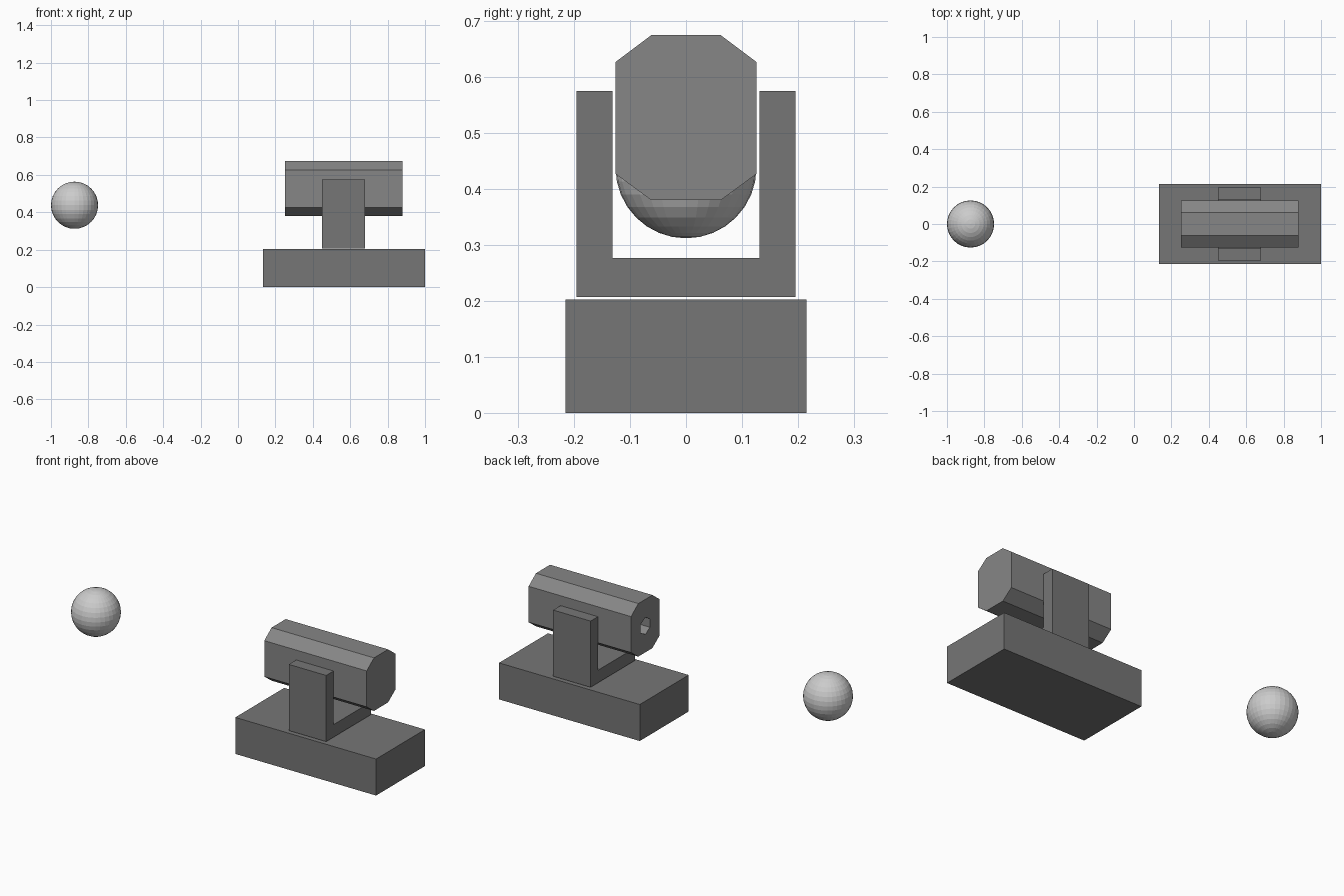
import bpy, bmesh
from math import pi

if "Cube" in bpy.data.objects:
    bpy.data.objects.remove(bpy.data.objects["Cube"])


def material(name, grey):
    mat = bpy.data.materials.new(name)
    mat.diffuse_color = (grey, grey, grey, 1)
    mat.use_nodes = True
    mat.node_tree.nodes["Principled BSDF"].inputs["Base Color"].default_value = mat.diffuse_color
    return mat


def extrude_x(name, profile, x0, x1, mat):
    """Solid made by sweeping a (y, z) profile from x0 to x1."""
    bm = bmesh.new()
    face = bm.faces.new([bm.verts.new((x0, y, z)) for y, z in profile])
    new = bmesh.ops.extrude_face_region(bm, geom=[face])["geom"]
    bmesh.ops.translate(bm, vec=(x1 - x0, 0, 0),
                        verts=[v for v in new if isinstance(v, bmesh.types.BMVert)])
    bmesh.ops.recalc_face_normals(bm, faces=bm.faces)
    mesh = bpy.data.meshes.new(name)
    bm.to_mesh(mesh)
    bm.free()
    mesh.materials.append(mat)
    obj = bpy.data.objects.new(name, mesh)
    bpy.context.collection.objects.link(obj)
    return obj


def mirrored(half):
    """Complete a right-hand half profile across y = 0."""
    return half + [(-y, z) for y, z in reversed(half)]


dark = material("dark_grey", 0.18)
mid = material("mid_grey", 0.24)

# Base slab
extrude_x("base", mirrored([(0.215, 0), (0.215, 0.203)]), 0.134, 1.0, dark)

# U-shaped yoke
extrude_x("yoke", mirrored([(0.196, 0.207), (0.196, 0.575),
                            (0.131, 0.575), (0.131, 0.277)]), 0.45, 0.68, dark)

# Chamfered barrel
barrel = extrude_x("barrel", mirrored([(0.062, 0.38), (0.126, 0.427),
                                       (0.126, 0.627), (0.062, 0.675)]), 0.25, 0.88, mid)

# Muzzle bore cut into the end facing the ball
bpy.ops.mesh.primitive_cylinder_add(vertices=6, radius=0.047, depth=0.2,
                                    location=(0.25, 0, 0.527),
                                    rotation=(pi / 2, 0, pi / 2))
cutter = bpy.context.object
cutter.name = "bore_cutter"
cutter.hide_render = True
cutter.data.materials.append(mid)
bore = barrel.modifiers.new("bore", "BOOLEAN")
bore.operation = "DIFFERENCE"
bore.solver = "EXACT"
bore.object = cutter
bpy.context.view_layer.objects.active = barrel
bpy.ops.object.modifier_apply(modifier=bore.name)
bpy.data.objects.remove(cutter)

# Ball in flight
bpy.ops.mesh.primitive_uv_sphere_add(segments=32, ring_count=16, radius=0.126,
                                     location=(-0.874, 0, 0.438))
bpy.context.object.name = "ball"
